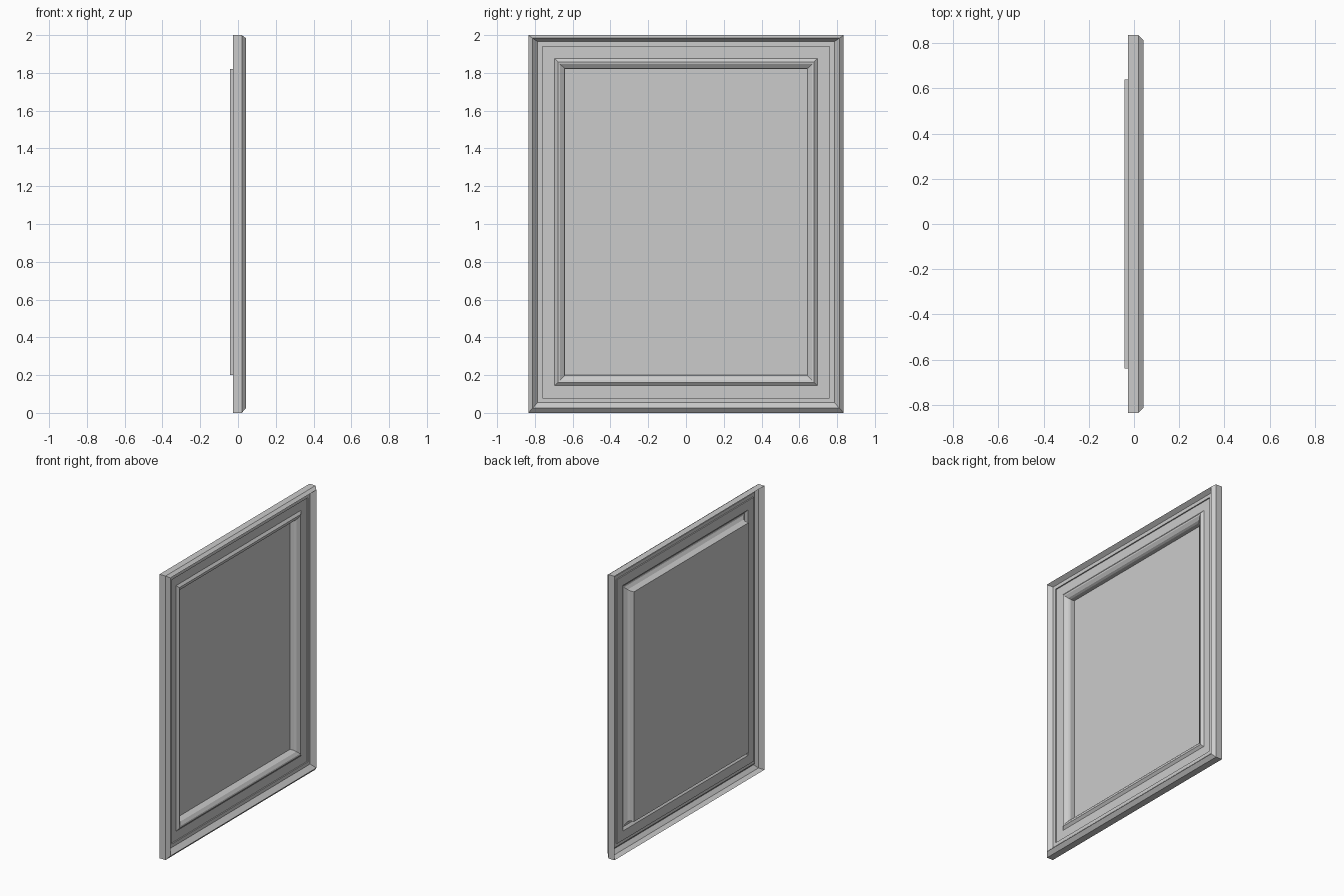
import bpy

if "Cube" in bpy.data.objects:
    bpy.data.objects.remove(bpy.data.objects["Cube"])

HALF_W, HEIGHT = 0.835, 2.0


def ring(offset, x):
    """Rectangular loop set in from the outer edge, at depth x."""
    k = min(1.0, offset / 0.05)          # inner loops sit slightly high
    y = HALF_W - offset
    lo = offset + 0.005 * k
    hi = HEIGHT - offset + 0.015 * k
    return [(x, -y, lo), (x, y, lo), (x, y, hi), (x, -y, hi)]


def make_mesh(name, verts, faces):
    mesh = bpy.data.meshes.new(name)
    mesh.from_pydata(verts, [], faces)
    mesh.update()
    obj = bpy.data.objects.new(name, mesh)
    bpy.context.collection.objects.link(obj)
    return obj


def moulding(name, profile):
    """Sweep an (offset, depth) profile round the rectangle, mitred corners."""
    verts = [v for o, x in profile for v in ring(o, x)]
    faces = []
    for i in range(len(profile) - 1):
        for j in range(4):
            a, b = i * 4 + j, i * 4 + (j + 1) % 4
            faces.append((a, b, b + 4, a + 4))
    return make_mesh(name, verts, faces)


# Outer rim: side wall, chamfer, crest and inner slope (open at the back)
moulding("outer_rim", [(0, -0.027), (0, 0.02), (0.023, 0.042), (0.05, 0.012)])

# Flat band with a shallow step
moulding("flat_band", [(0.05, 0.012), (0.075, 0.012), (0.075, 0.004), (0.14, 0.004)])

# Inner lip, then the wall running back to the panel
moulding("inner_lip", [(0.14, 0.004), (0.157, 0.018), (0.168, 0.016),
                       (0.188, 0.002), (0.195, -0.012), (0.195, -0.042)])

# Recessed centre panel
make_mesh("centre_panel", ring(0.195, -0.042), [(0, 1, 2, 3)])
